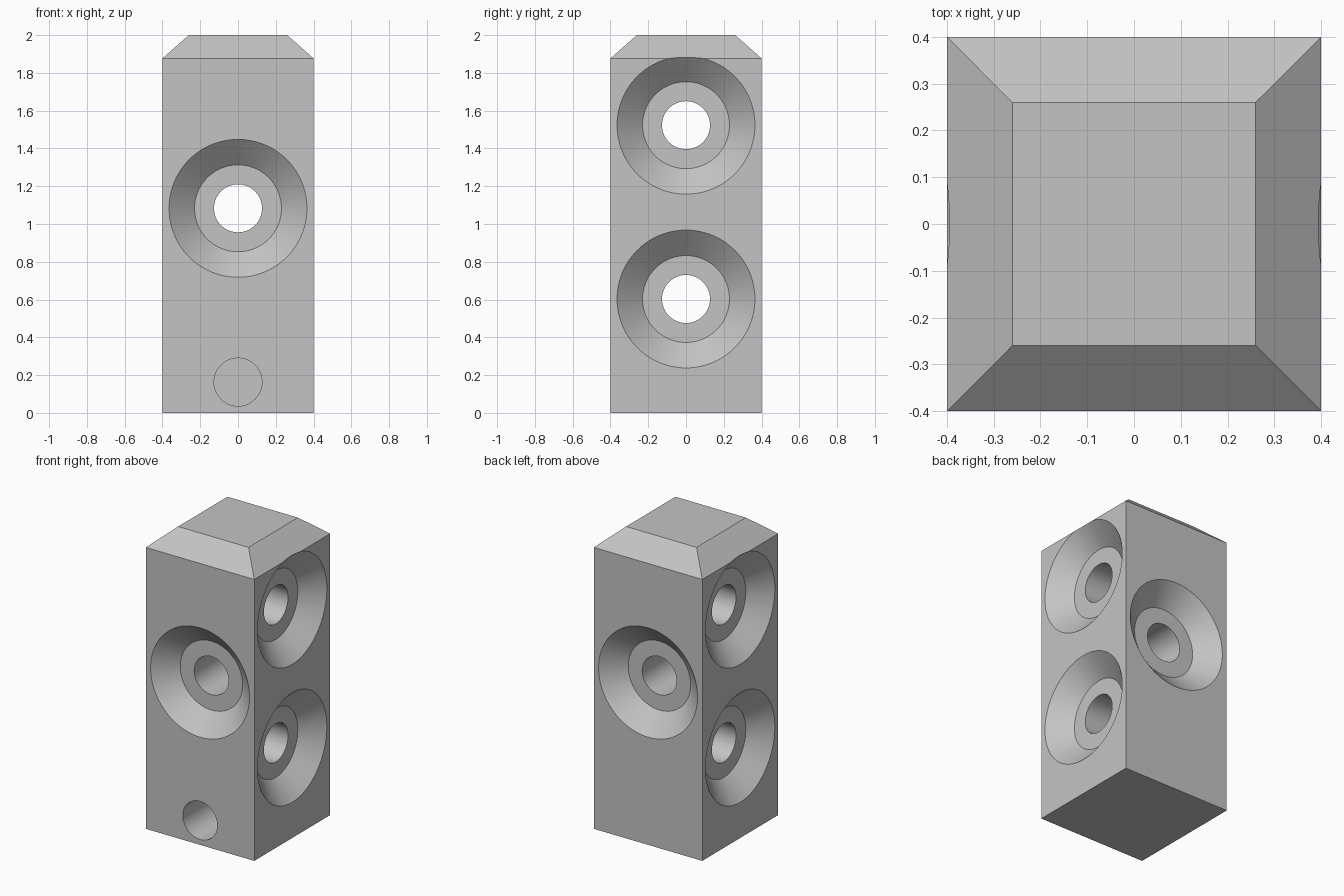
import bpy, bmesh
from math import pi, radians
from mathutils import Matrix

HALF, HEIGHT = 0.40, 2.0
SHOULDER, TOP_HALF = 1.877, 0.26
BORE, SEAT, RIM, SINK = 0.127, 0.23, 0.365, 0.12
SEGMENTS = 96

old = bpy.data.objects.get("Cube")
if old:
    bpy.data.objects.remove(old, do_unlink=True)

grey = bpy.data.materials.new("plain grey")
grey.use_nodes = True
colour = (0.55, 0.55, 0.55, 1)
grey.diffuse_color = colour
grey.node_tree.nodes["Principled BSDF"].inputs["Base Color"].default_value = colour


def make_object(name, bm):
    bmesh.ops.recalc_face_normals(bm, faces=bm.faces)
    mesh = bpy.data.meshes.new(name)
    bm.to_mesh(mesh)
    bm.free()
    mesh.materials.append(grey)
    obj = bpy.data.objects.new(name, mesh)
    bpy.context.collection.objects.link(obj)
    return obj


def turned_cutter(name, profile, z, axis):
    """Solid of revolution from (radius, distance) pairs, laid along x or y."""
    bm = bmesh.new()
    rings = []
    for radius, along in profile:
        ring = bmesh.ops.create_circle(bm, segments=SEGMENTS, radius=radius,
                                       matrix=Matrix.Translation((0, 0, along)))
        rings.append(ring["verts"])
    for a, b in zip(rings, rings[1:]):
        for i in range(SEGMENTS):
            j = (i + 1) % SEGMENTS
            bm.faces.new((a[i], a[j], b[j], b[i]))
    bm.faces.new(rings[0])
    bm.faces.new(rings[-1])
    turn = Matrix.Rotation(pi / 2, 4, "Y" if axis == "X" else "X")
    bm.transform(Matrix.Translation((0, 0, z)) @ turn)
    obj = make_object(name, bm)
    obj.hide_render = True
    return obj


# Square post with a tapered cap
bm = bmesh.new()
levels = []
for half, z in ((HALF, 0), (HALF, SHOULDER), (TOP_HALF, HEIGHT)):
    levels.append([bm.verts.new((sx * half, sy * half, z))
                   for sx, sy in ((-1, -1), (1, -1), (1, 1), (-1, 1))])
for low, high in zip(levels, levels[1:]):
    for i in range(4):
        j = (i + 1) % 4
        bm.faces.new((low[i], low[j], high[j], high[i]))
bm.faces.new(levels[0])
bm.faces.new(levels[-1])
post = make_object("drilled_post", bm)

# Through bores, countersunk with a flat seat at both ends
over = 0.02
flare = RIM + over * (RIM - SEAT) / SINK
half_bore = [(BORE, HALF - SINK), (SEAT, HALF - SINK), (flare, HALF + over)]
through = [(r, -d) for r, d in reversed(half_bore)] + half_bore
cutters = [turned_cutter("upper_side_bore", through, 1.523, "X"),
           turned_cutter("lower_side_bore", through, 0.603, "X"),
           turned_cutter("front_bore", through, 1.083, "Y")]

# Blind pilot hole low on the front (cutter's +axis faces the front)
blind = [(BORE, HALF - 0.55), (BORE, HALF + over)]
cutters.append(turned_cutter("pilot_hole", blind, 0.163, "Y"))

bpy.ops.object.select_all(action="DESELECT")
post.select_set(True)
bpy.context.view_layer.objects.active = post
for cutter in cutters:
    mod = post.modifiers.new(cutter.name, "BOOLEAN")
    mod.operation = "DIFFERENCE"
    mod.solver = "EXACT"
    mod.object = cutter
    bpy.ops.object.modifier_apply(modifier=mod.name)
    bpy.data.objects.remove(cutter, do_unlink=True)

bpy.ops.object.shade_smooth_by_angle(angle=radians(25))
